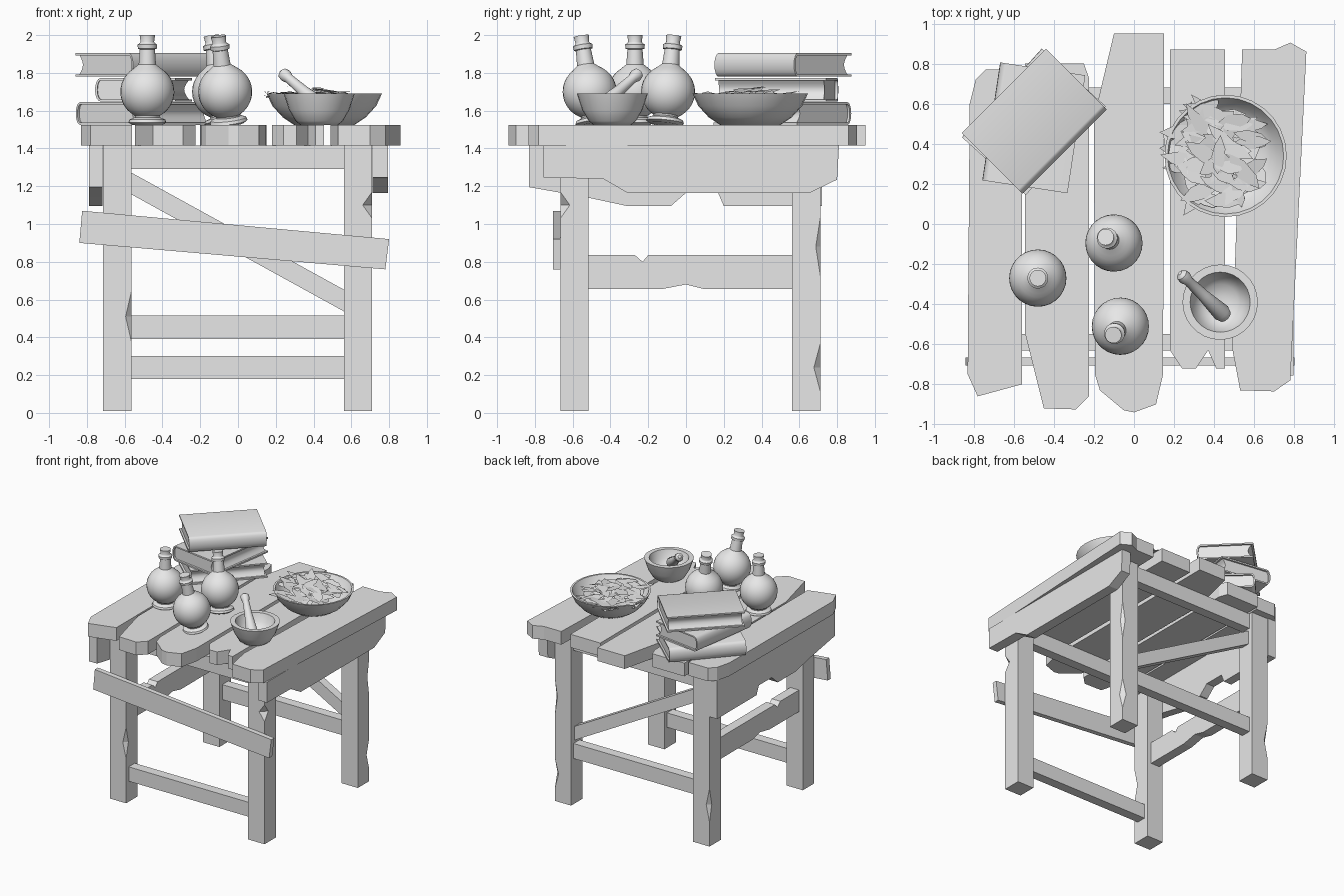
import bpy, bmesh, math, random
from mathutils import Vector, Matrix

random.seed(4)
default_cube = bpy.data.objects.get("Cube")
if default_cube:
    bpy.data.objects.remove(default_cube, do_unlink=True)

grey = bpy.data.materials.new("plain_grey")
grey.use_nodes = True
grey.diffuse_color = (0.8, 0.8, 0.8, 1)
grey.node_tree.nodes["Principled BSDF"].inputs["Base Color"].default_value = (0.8, 0.8, 0.8, 1)


def finish(name, bm, matrix=None, smooth=None):
    """Turn a bmesh into a named grey object."""
    bmesh.ops.remove_doubles(bm, verts=bm.verts, dist=0.0005)
    bmesh.ops.recalc_face_normals(bm, faces=bm.faces)
    if matrix:
        bm.transform(matrix)
    mesh = bpy.data.meshes.new(name)
    bm.to_mesh(mesh)
    bm.free()
    mesh.materials.append(grey)
    if smooth:
        mesh.shade_smooth()
        mesh.set_sharp_from_angle(angle=math.radians(smooth))
    obj = bpy.data.objects.new(name, mesh)
    bpy.context.collection.objects.link(obj)
    return obj


def loft(bm, rings, closed=True):
    """Skin a list of equal vertex rings."""
    rings = [[bm.verts.new(p) for p in ring] for ring in rings]
    n = len(rings[0])
    for low, high in zip(rings, rings[1:]):
        for i in range(n):
            j = (i + 1) % n
            bm.faces.new((low[i], low[j], high[j], high[i]))
    if closed:
        bm.faces.new(rings[0][::-1])
        bm.faces.new(rings[-1])


def prism(name, points, axis, start, end, matrix=None, smooth=None):
    """Extrude an outline along one axis."""
    place = {"x": lambda a, b, c: (c, a, b),
             "y": lambda a, b, c: (a, c, b),
             "z": lambda a, b, c: (a, b, c)}[axis]
    bm = bmesh.new()
    loft(bm, [[place(a, b, c) for a, b in points] for c in (start, end)])
    return finish(name, bm, matrix, smooth)


def bar(name, x0, x1, y0, y1, z0, z1):
    return prism(name, [(x0, y0), (x1, y0), (x1, y1), (x0, y1)], "z", z0, z1)


def lathe(name, profile, matrix, sides=28, smooth=40):
    """Revolve a radius and height profile about z."""
    bm = bmesh.new()
    turns = [math.tau * i / sides for i in range(sides)]
    loft(bm, [[(r * math.cos(t), r * math.sin(t), z) for t in turns] for r, z in profile])
    return finish(name, bm, matrix, smooth)


# Worn table planks
TOP, UNDER = 1.525, 1.415
planks = [
    [(-.83, -.75), (-.78, -.86), (-.56, -.8), (-.56, .77), (-.74, .77), (-.79, .72), (-.82, .6)],
    [(-.545, -.54), (-.45, -.92), (-.29, -.925), (-.225, -.86), (-.225, .73), (-.25, .8), (-.545, .8)],
    [(-.195, -.75), (-.17, -.83), (-.05, -.93), (0, -.94), (.11, -.9), (.145, -.75),
     (.15, .95), (-.1, .95), (-.2, .53)],
    [(.18, -.63), (.24, -.72), (.31, -.72), (.37, -.63), (.41, -.72), (.455, -.72), (.455, .87), (.18, .87)],
    [(.49, -.62), (.53, -.83), (.7, -.835), (.78, -.78), (.86, .86), (.78, .905), (.7, .87), (.54, .87)],
]
for number, outline in enumerate(planks):
    prism(f"top_plank_{number + 1}", outline, "z", UNDER, TOP)


# Legs with chipped corners
def leg(name, cx, cy, chips):
    half = 0.075
    corners = [(-1, -1), (1, -1), (1, 1), (-1, 1)]
    levels = {0.01: None, UNDER: None}
    for corner, z, reach, depth in chips:
        levels[z - reach] = levels[z + reach] = None
        levels[z] = (corner, depth)
    rings = []
    for z in sorted(levels):
        ring = []
        for i, (sx, sy) in enumerate(corners):
            hit = levels[z]
            cut = hit[1] if hit and hit[0] == (sx, sy) else 0
            along_x = (cx + sx * (half - cut), cy + sy * half, z)
            along_y = (cx + sx * half, cy + sy * (half - cut), z)
            ring += [along_y, along_x] if i % 2 == 0 else [along_x, along_y]
        rings.append(ring)
    bm = bmesh.new()
    loft(bm, rings)
    return finish(name, bm)


leg("front_leg_a", -.64, -.59, [((1, -1), .51, .13, .03)])
leg("front_leg_b", .635, -.59, [((1, -1), 1.1, .07, .05)])
leg("back_leg_a", -.64, .637, [((-1, 1), .35, .14, .03)])
leg("back_leg_b", .635, .637, [((1, 1), .24, .13, .035), ((1, 1), .88, .16, .025)])

# Cross bars between the legs
for side, y in (("front", -.63), ("back", .6)):
    bar(side + "_top_bar", -.57, .565, y, y + .08, 1.29, UNDER)
bar("front_low_bar", -.57, .565, -.63, -.55, .18, .3)
bar("back_low_bar", -.57, .565, .6, .68, .39, .515)
prism("back_diagonal_brace", [(-.57, 1.16), (.565, .535), (.565, .65), (-.57, 1.275)], "y", .6, .67)
prism("front_loose_board", [(-.84, .9), (.78, .76), (.8, .92), (-.825, 1.07)], "y", -.705, -.665)
prism("side_rail", [(-.52, .655), (-.13, .655), (0, .68), (.1, .655), (.565, .655), (.565, .835),
                    (-.2, .835), (-.23, .8), (-.27, .835), (-.52, .835)], "x", -.68, -.6)

# Side aprons
prism("side_apron_a", [(-.83, UNDER), (-.83, 1.195), (-.66, 1.165), (-.52, 1.14), (-.31, 1.095), (-.08, 1.095),
                       (0, 1.165), (.17, 1.165), (.2, 1.095), (.72, 1.095), (.72, UNDER)], "x", -.79, -.717)
prism("side_apron_b", [(-.755, UNDER), (-.755, 1.245), (-.44, 1.24), (-.31, 1.165), (.655, 1.165),
                       (.8, 1.235), (.81, UNDER)], "x", .712, .795)


# Stacked books: curved cover with a hollowed page block
def book(name, x, y, z, angle, width=0.43, length=0.595, height=0.125):
    board, w = 0.012, width / 2
    arc = [math.pi * (0.5 + i / 8) for i in range(9)]

    def spine(inset):
        r = height / 2 - inset
        return [(-w + .03 + (.03 - inset) * math.cos(t), height / 2 + r * math.sin(t)) for t in arc]

    cover = [(w, height)] + spine(0) + [(w, 0), (w, board)] + spine(board)[::-1] + [(w, height - board)]
    bulge = [(w - .015 - .025 * math.sin(math.pi * i / 6), board + (height - 2 * board) * i / 6)
             for i in range(7)]
    matrix = Matrix.Translation((x, y, z)) @ Matrix.Rotation(math.radians(angle), 4, "Z")
    prism(name + "_cover", cover, "y", -length / 2, length / 2, matrix, 35)
    prism(name + "_pages", bulge + spine(board), "y", .015 - length / 2, length / 2 - .015, matrix, 35)


book("bottom_book", -.5, .51, TOP, -42, height=.12)
book("middle_book", -.5, .48, 1.648, -8.6)
book("top_book", -.4975, .513, 1.78, 135)


# Stoppered round flasks
def flask(name, x, y, lean_x, lean_y):
    centre, radius = 0.175, 0.143
    ball = [(radius * math.sin(t), centre - radius * math.cos(t))
            for t in (math.radians(a) for a in range(28, 158, 10))]
    profile = [(.08, 0), (.1, .012), (.095, .028), (.065, .04)] + ball
    profile += [(.046, .32), (.04, .4), (.05, .403), (.052, .425), (.04, .432), (.036, .44), (.041, .475)]
    pivot = Vector((0, 0, centre))
    lean = Vector((0, 0, 1)).rotation_difference(Vector((lean_x, lean_y, 1))).to_matrix().to_4x4()
    lathe(name, profile, Matrix.Translation(Vector((x, y, TOP)) + pivot) @ lean @ Matrix.Translation(-pivot))


flask("flask_a", -.48, -.27, 0, 0)
flask("flask_b", -.1, -.095, -.14, .1)
flask("flask_c", -.068, -.51, -.12, -.15)

# Wide bowl, mortar and pestle
lathe("wide_bowl", [(.16, 0), (.22, .04), (.275, .1), (.305, .165), (.29, .165), (.255, .1), (.2, .05), (.12, .03)],
      Matrix.Translation((.457, .34, TOP)))
lathe("mortar", [(.1, 0), (.125, .02), (.16, .08), (.188, .165), (.15, .165), (.13, .1), (.09, .055), (.03, .04)],
      Matrix.Translation((.43, -.39, TOP)))
tip, foot = Vector((.235, -.25, 1.8)), Vector((.455, -.46, 1.61))
shaft = foot - tip
reach = shaft.length
lathe("pestle", [(.012, -.01), (.03, .005), (.034, .03), (.025, .06), (.03, reach * .5),
                 (.045, reach - .03), (.035, reach), (.01, reach + .012)],
      Matrix.Translation(tip) @ shaft.to_track_quat("Z", "Y").to_matrix().to_4x4(), sides=16)

# Heap of dry leaves in the wide bowl
bm = bmesh.new()
outline = [(-1, .1), (-.55, -.7), (.1, -1), (.7, -.6), (1, 0), (.5, .8), (-.3, .9)]
for i in range(75):
    turn, spread = random.uniform(0, math.tau), math.sqrt(random.random())
    spot = Vector((.41 + .2 * spread * math.cos(turn), .34 + .23 * spread * math.sin(turn),
                   1.705 - .035 * spread + random.uniform(-.02, .015)))
    pose = (Matrix.Translation(spot) @ Matrix.Rotation(random.uniform(-.05, .25), 4, "Y")
            @ Matrix.Rotation(random.uniform(-.15, .15), 4, "X")
            @ Matrix.Rotation(random.gauss(-.1, .6), 4, "Z"))
    size, wide = random.uniform(.08, .13), random.uniform(.03, .045)
    bm.faces.new([bm.verts.new(pose @ Vector((a * size * random.uniform(.85, 1.1), b * wide, 0)))
                  for a, b in outline])
finish("dry_leaves", bm)
